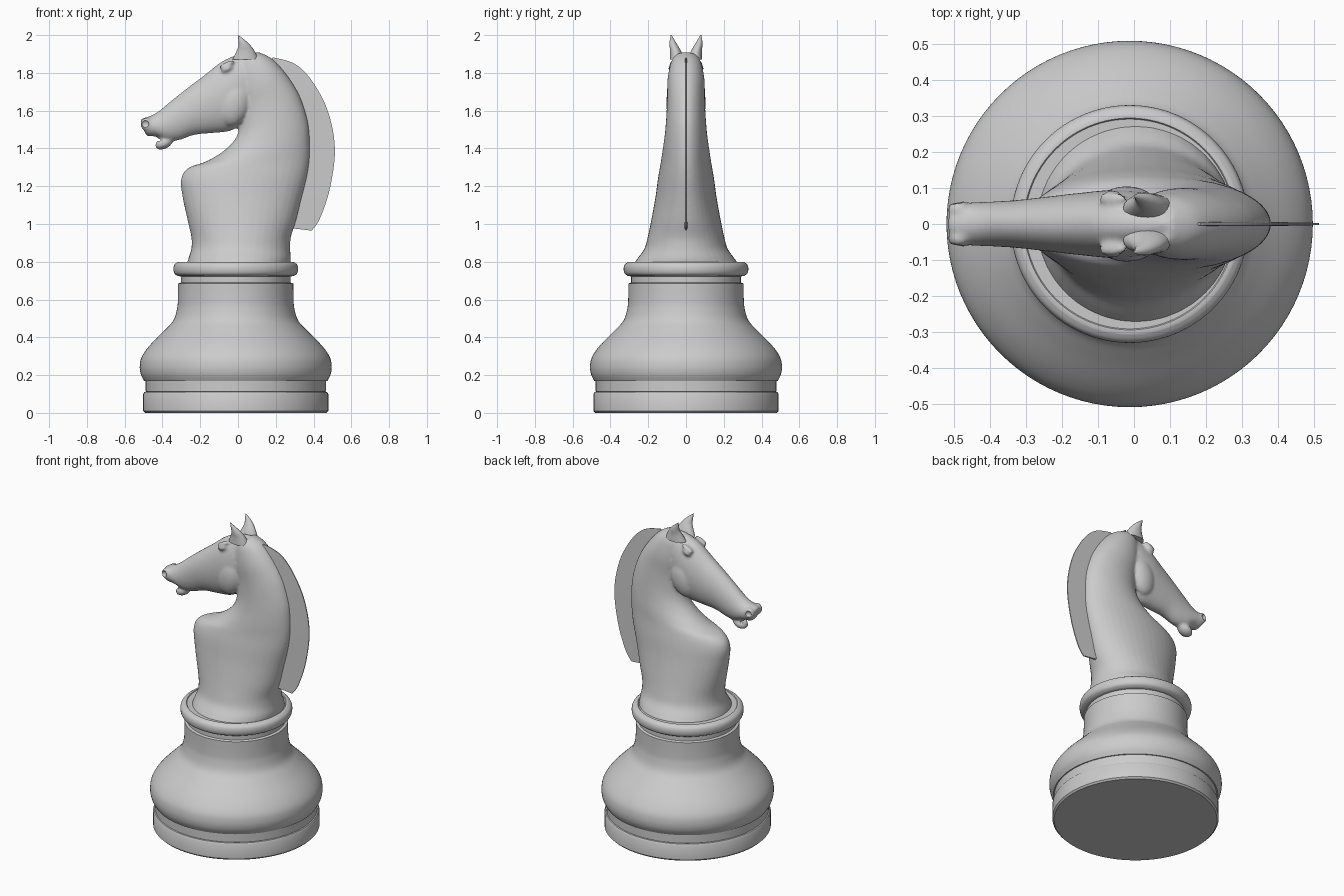
import bpy, bmesh, math
from mathutils import Vector, Matrix

if "Cube" in bpy.data.objects:
    bpy.data.objects.remove(bpy.data.objects["Cube"])


def spline(pts, steps=6):
    """Catmull-Rom resampling of tuples of any length."""
    P = [Vector(p) for p in pts]
    out = []
    for i in range(len(P) - 1):
        a, b, c, d = P[max(i - 1, 0)], P[i], P[i + 1], P[min(i + 2, len(P) - 1)]
        for s in range(steps):
            t = s / steps
            out.append(0.5 * (2 * b + (c - a) * t + (2 * a - 5 * b + 4 * c - d) * t * t
                              + (3 * b - a - 3 * c + d) * t ** 3))
    return out + [P[-1]]


def finish(bm, name, angle=35):
    bmesh.ops.recalc_face_normals(bm, faces=bm.faces)
    me = bpy.data.meshes.new(name)
    bm.to_mesh(me)
    bm.free()
    ob = bpy.data.objects.new(name, me)
    bpy.context.collection.objects.link(ob)
    bpy.ops.object.select_all(action='DESELECT')
    ob.select_set(True)
    bpy.context.view_layer.objects.active = ob
    bpy.ops.object.shade_smooth_by_angle(angle=math.radians(angle))
    return ob


def skin(bm, rings):
    """Bridge successive rings of verts and cap both ends."""
    n = len(rings[0])
    for a, b in zip(rings, rings[1:]):
        for i in range(n):
            bm.faces.new((a[i], a[(i + 1) % n], b[(i + 1) % n], b[i]))
    bm.faces.new(rings[0])
    bm.faces.new(rings[-1])


def lathe(name, profile, cx=-0.012, n=96):
    bm = bmesh.new()
    skin(bm, [[bm.verts.new((cx + r * math.cos(2 * math.pi * i / n),
                             r * math.sin(2 * math.pi * i / n), z)) for i in range(n)]
              for r, z in profile])
    return finish(bm, name)


def loft(bm, sections, side=1, n=40):
    """Sections: x, z of one edge, x, z of opposite edge, half width, y centre."""
    rings = []
    for x1, z1, x2, z2, w, yc in spline([(s + (0,))[:6] for s in sections]):
        ring = []
        for i in range(n):
            a = 2 * math.pi * i / n
            k = 0.5 + 0.5 * math.cos(a)
            ring.append(bm.verts.new((x1 + (x2 - x1) * k, side * yc + w * math.sin(a),
                                      z1 + (z2 - z1) * k)))
        rings.append(ring)
    skin(bm, rings)


def ball(bm, loc, size, tilt=0):
    m = Matrix.Translation(loc) @ Matrix.Rotation(tilt, 4, 'Y') @ Matrix.Diagonal((*size, 1))
    bmesh.ops.create_uvsphere(bm, u_segments=24, v_segments=16, radius=1, matrix=m)


# Turned base
lathe("base_plate", [(.48, 0), (.49, .01), (.49, .10), (.484, .11), (.47, .112)])
lathe("base_step", [(.47, .108), (.478, .113), (.478, .168), (.46, .172)])
bulge = spline([(.485, .168), (.503, .205), (.508, .25), (.496, .30), (.453, .36),
                (.374, .44), (.33, .49), (.311, .55), (.306, .60), (.305, .685)], 5)
lathe("base_body", [(.45, .166)] + [tuple(p) for p in bulge] + [(.29, .69), (.29, .73)])
lathe("collar", [(.28, .722)] + [tuple(p) for p in spline(
    [(.305, .724), (.324, .737), (.33, .762), (.324, .786), (.305, .80)], 4)]
    + [(.294, .80), (.291, .796)])

# Horse: neck and head volumes fused into one skin
bm = bmesh.new()
loft(bm, [(-.275, .775, .275, .775, .285), (-.262, .82, .28, .82, .255),
          (-.247, .87, .276, .87, .22), (-.247, .93, .28, .93, .203),
          (-.267, 1.02, .305, 1.01, .185), (-.293, 1.14, .335, 1.13, .163),
          (-.302, 1.235, .365, 1.25, .148), (-.265, 1.295, .378, 1.34, .135),
          (-.16, 1.335, .38, 1.43, .125), (-.06, 1.40, .372, 1.53, .113),
          (0, 1.48, .345, 1.63, .105), (.01, 1.60, .31, 1.71, .10),
          (-.01, 1.72, .25, 1.80, .098), (-.01, 1.82, .18, 1.875, .082),
          (.01, 1.87, .11, 1.91, .06)])
loft(bm, [(.10, 1.91, .11, 1.62, .06), (.01, 1.90, .05, 1.56, .086),
          (-.085, 1.86, -.03, 1.497, .094), (-.175, 1.79, -.13, 1.482, .086),
          (-.265, 1.722, -.23, 1.472, .075), (-.35, 1.655, -.31, 1.445, .066),
          (-.42, 1.597, -.37, 1.44, .062), (-.47, 1.57, -.43, 1.462, .06),
          (-.505, 1.56, -.475, 1.465, .054), (-.518, 1.547, -.488, 1.472, .042)])
ball(bm, (-.392, 0, 1.428), (.05, .042, .03), math.radians(-25))      # chin
for s in (-1, 1):
    ball(bm, (-.02, s * .045, 1.64), (.085, .06, .125), math.radians(15))   # cheek
    ball(bm, (-.06, s * .076, 1.822), (.03, .018, .018), math.radians(-20))  # eye
    ball(bm, (-.06, s * .07, 1.845), (.045, .018, .012), math.radians(-25))  # brow
    ball(bm, (-.485, s * .04, 1.528), (.032, .025, .035))                   # nostril rim
horse = finish(bm, "horse_head_and_neck", 60)
rm = horse.modifiers.new("fuse", 'REMESH')
rm.mode, rm.voxel_size, rm.use_smooth_shade = 'VOXEL', 0.009, True
sm = horse.modifiers.new("soften", 'SMOOTH')
sm.factor, sm.iterations = 0.5, 5

# Nostril and mouth cutter
bm = bmesh.new()
for s in (-1, 1):
    ball(bm, (-.492, s * .064, 1.53), (.02, .016, .02), math.radians(30))
ball(bm, (-.455, 0, 1.45), (.05, .09, .009), math.radians(8))
cutter = finish(bm, "nostril_mouth_cutter")
cutter.hide_render = True
cutter.hide_set(True)
bo = horse.modifiers.new("openings", 'BOOLEAN')
bo.operation, bo.object = 'DIFFERENCE', cutter

# Ears
for s, side in ((-1, "left"), (1, "right")):
    bm = bmesh.new()
    loft(bm, [(-.03, 1.87, .11, 1.87, .04, .045), (-.01, 1.91, .085, 1.92, .029, .055),
              (.002, 1.94, .062, 1.95, .022, .065), (.002, 1.97, .035, 1.975, .013, .073),
              (-.001, 2.0, .004, 1.998, .003, .078)], s, 20)
    finish(bm, side + "_ear", 60)

# Mane: thin upright plate along the crest
outer = spline([(.185, 1.882), (.30, 1.848), (.39, 1.76), (.475, 1.60), (.513, 1.40),
                (.487, 1.19), (.434, 1.03), (.39, .965)])
inner = spline([(.29, .977), (.31, 1.2), (.33, 1.4), (.28, 1.65), (.16, 1.86)],
               (1 + len(outer)) // 4)
inner = [inner[round(i * (len(inner) - 1) / (len(outer) - 1))] for i in range(len(outer))][::-1]
bm = bmesh.new()
skin(bm, [[bm.verts.new((p.x, y, p.y)) for p, y in ((o, -.003), (o, .003), (i, .007), (i, -.007))]
          for o, i in zip(outer, inner)])
finish(bm, "mane")
